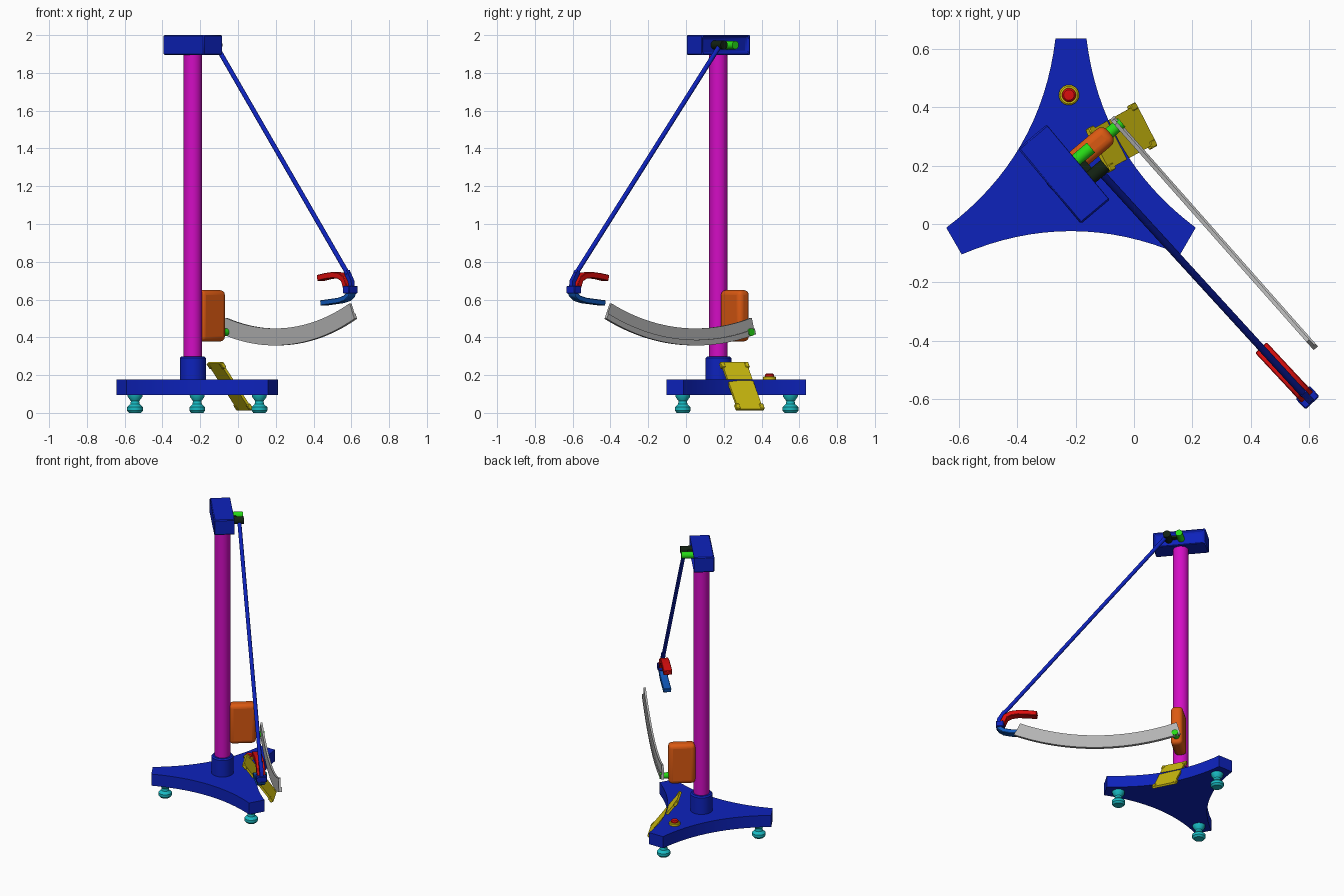
import bpy, bmesh
from math import radians, sin, cos, pi
from mathutils import Matrix, Vector

cube = bpy.data.objects.get("Cube")
if cube:
    bpy.data.objects.remove(cube)


def material(name, rgb):
    m = bpy.data.materials.new(name)
    m.use_nodes = True
    m.diffuse_color = (*rgb, 1)
    m.node_tree.nodes["Principled BSDF"].inputs["Base Color"].default_value = (*rgb, 1)
    return m


BLUE = material("deep blue", (0.004, 0.016, 0.5))
MID_BLUE = material("mid blue", (0.005, 0.1, 0.5))
MAGENTA = material("magenta", (0.65, 0.004, 0.55))
ORANGE = material("orange", (0.7, 0.1, 0.006))
CYAN = material("cyan", (0.01, 0.5, 0.55))
YELLOW = material("yellow", (0.65, 0.53, 0.005))
RED = material("red", (0.7, 0.004, 0.004))
GREY = material("grey", (0.45, 0.45, 0.45))
GREEN = material("green", (0.02, 0.7, 0.008))
BLACK = material("black", (0.006, 0.015, 0.006))


def frame(x, y, z=0.0, turn=0.0):
    return Matrix.Translation((x, y, z)) @ Matrix.Rotation(radians(turn), 4, "Z")


def finish(bm, name, mat, matrix=Matrix(), bevel=0.0, segments=1):
    bm.transform(matrix)
    bmesh.ops.recalc_face_normals(bm, faces=bm.faces)
    mesh = bpy.data.meshes.new(name)
    bm.to_mesh(mesh)
    bm.free()
    mesh.materials.append(mat)
    ob = bpy.data.objects.new(name, mesh)
    bpy.context.collection.objects.link(ob)
    if bevel:
        mod = ob.modifiers.new("bevel", "BEVEL")
        mod.width, mod.segments = bevel, segments
    bpy.ops.object.select_all(action="DESELECT")
    ob.select_set(True)
    bpy.context.view_layer.objects.active = ob
    bpy.ops.object.shade_smooth_by_angle(angle=radians(35))
    return ob


def box(name, mat, matrix, centre, size, bevel=0.0, segments=1):
    bm = bmesh.new()
    bmesh.ops.create_cube(bm, size=1, matrix=Matrix.Translation(centre) @ Matrix.Diagonal((*size, 1)))
    return finish(bm, name, mat, matrix, bevel, segments)


def rod(name, mat, start, end, radius, sides=24, bevel=0.0):
    start, end = Vector(start), Vector(end)
    axis = end - start
    bm = bmesh.new()
    bmesh.ops.create_cone(bm, cap_ends=True, segments=sides, radius1=radius, radius2=radius, depth=axis.length)
    place = Matrix.Translation((start + end) / 2) @ axis.to_track_quat("Z", "Y").to_matrix().to_4x4()
    return finish(bm, name, mat, place, bevel)


def lathe(name, mat, matrix, profile, sides=24):
    bm = bmesh.new()
    verts = [bm.verts.new((r, 0, z)) for r, z in profile]
    edges = [bm.edges.new(pair) for pair in zip(verts, verts[1:])]
    bmesh.ops.spin(bm, geom=verts + edges, cent=(0, 0, 0), axis=(0, 0, 1), angle=2 * pi, steps=sides)
    bmesh.ops.remove_doubles(bm, verts=bm.verts, dist=0.0001)
    return finish(bm, name, mat, matrix)


def extrude(bm, points, direction):
    face = bm.faces.new([bm.verts.new(p) for p in points])
    moved = bmesh.ops.extrude_face_region(bm, geom=[face])["geom"]
    bmesh.ops.translate(bm, vec=direction, verts=[v for v in moved if isinstance(v, bmesh.types.BMVert)])


def ribbon(name, mat, matrix, path, half, width, bevel=0.0):
    """Strip following a path in the local xz plane, extruded along y."""
    pts = [Vector(p) for p in path]
    up, low = [], []
    for i, p in enumerate(pts):
        t = (pts[min(i + 1, len(pts) - 1)] - pts[max(i - 1, 0)]).normalized()
        n = Vector((-t.y, t.x)) * half
        up.append(p + n)
        low.append(p - n)
    bm = bmesh.new()
    extrude(bm, [(p.x, -width / 2, p.y) for p in up + low[::-1]], (0, width, 0))
    return finish(bm, name, mat, matrix, bevel)


# Three-armed base with concave sides
CX, CY = -0.216, 0.173
base = frame(CX, CY)
reach, half_end, sagitta = 0.463, 0.053, 0.08
outline = []
for k in range(3):
    a, b = radians(90 + 120 * k), radians(210 + 120 * k)
    p = Vector((cos(a), sin(a))) * reach + Vector((-sin(a), cos(a))) * half_end
    q = Vector((cos(b), sin(b))) * reach - Vector((-sin(b), cos(b))) * half_end
    inward = -((p + q) / 2).normalized()
    for i in range(17):
        t = i / 16
        c = p.lerp(q, t) + inward * sagitta * 4 * t * (1 - t)
        outline.append((c.x, c.y, 0.096))
bm = bmesh.new()
extrude(bm, outline, (0, 0, 0.08))
finish(bm, "tripod_base", BLUE, base)

# Feet under the arms
foot = [(0, 0), (0.032, 0), (0.042, 0.012), (0.042, 0.03), (0.025, 0.046),
        (0.022, 0.062), (0.038, 0.084), (0.04, 0.097), (0, 0.097)]
for k, side in enumerate(("back", "right", "left")):
    a = radians(90 + 120 * k)
    lathe(side + "_foot", CYAN, frame(CX + 0.38 * cos(a), CY + 0.38 * sin(a)), foot)

# Push button on the back arm
button = frame(-0.223, 0.442, 0.175)
lathe("button_ring", YELLOW, button, [(0, 0), (0.035, 0), (0.035, 0.014), (0.03, 0.018), (0, 0.018)])
lathe("button_cap", RED, button, [(0, 0.015), (0.024, 0.015), (0.024, 0.027), (0.018, 0.033), (0, 0.034)])

# Column and collar; the column frame has x along the swing, y towards the scale
COL = frame(-0.239, 0.172, 0, -50)
lathe("collar", BLUE, COL, [(0, 0.17), (0.069, 0.17), (0.069, 0.29), (0.061, 0.298), (0, 0.298)], 32)
rod("column", MAGENTA, COL @ Vector((0, 0, 0.28)), COL @ Vector((0, 0, 1.91)), 0.049, 32)

# Head with a recessed panel on the pivot side
bm = bmesh.new()
bmesh.ops.create_cube(bm, size=1, matrix=Matrix.Translation((0, 0, 1.9475)) @ Matrix.Diagonal((0.336, 0.133, 0.105, 1)))
bm.faces.ensure_lookup_table()
panel = max(bm.faces, key=lambda f: f.calc_center_median().y)
bmesh.ops.inset_individual(bm, faces=[panel], thickness=0.026, depth=0)
bmesh.ops.translate(bm, vec=(0, -0.02, 0), verts=panel.verts)
finish(bm, "head", BLUE, COL, 0.006)

# Pivot parts
rod("pivot_hub", BLACK, COL @ Vector((0.068, 0.04, 1.948)), COL @ Vector((0.068, 0.127, 1.948)), 0.024)
rod("release_knob", GREEN, COL @ Vector((-0.01, 0.04, 1.947)), COL @ Vector((-0.01, 0.128, 1.947)), 0.022)
box("pivot_link", BLACK, COL, (0.03, 0.07, 1.948), (0.08, 0.03, 0.014))

# Control box on the column
box("control_box", ORANGE, COL, (-0.008, 0.125, 0.514), (0.076, 0.17, 0.272), 0.026, 4)

# Curved scale
SCALE = frame(-0.079, 0.363, 0, -48.5)
R, S0, LOW = 1.5, 0.42, 0.357


def arc(radius):
    angles = [-0.283 + i * (0.283 + 0.438) / 24 for i in range(25)]
    return [(S0 + radius * sin(a), LOW + R - radius * cos(a)) for a in angles]


ribbon("scale_blade", GREY, SCALE, arc(R - 0.045), 0.045, 0.013)
ribbon("scale_lip", GREY, SCALE @ Matrix.Translation((0, 0.004, 0)), arc(R - 0.015), 0.015, 0.018)
rod("scale_knob", GREEN, COL @ Vector((-0.008, 0.19, 0.427)), COL @ Vector((-0.008, 0.264, 0.427)), 0.02)

# Pendulum arm with its bent tip
tip = Vector((0.592, -0.592, 0.65))
joint, bend = Vector((-0.113, 0.176, 1.94)), Vector((0.582, -0.584, 0.735))
rod("pendulum_arm", BLUE, joint, bend, 0.0125, 12)
GRIP = frame(*tip, -47)
ribbon("arm_tip", BLUE, GRIP, [(-0.024, 0.1), (-0.008, 0.075), (0.012, 0.045), (0.014, 0.0)], 0.012, 0.024)

# Gripper block and its two fingers
box("gripper_block", BLUE, GRIP, (0.004, 0, 0.002), (0.05, 0.066, 0.04), 0.004)
ribbon("upper_finger", RED, GRIP,
       [(-0.228, 0.064), (-0.17, 0.074), (-0.11, 0.08), (-0.065, 0.076), (-0.03, 0.058), (-0.01, 0.01)],
       0.016, 0.054, 0.003)
ribbon("lower_finger", MID_BLUE, GRIP,
       [(0.016, 0), (0.006, -0.025), (-0.02, -0.043), (-0.07, -0.055), (-0.205, -0.068)],
       0.014, 0.05, 0.003)

# Sloping panel leaning on the base
across = Vector((0.077, -0.15, 0)).normalized()
down = Vector((0.167, 0.093, -0.258)).normalized()
out = across.cross(down)
if out.z < 0:
    out.negate()
LEAN = Matrix((across, down, out)).transposed().to_4x4()
LEAN.translation = Vector((-0.043, 0.296, 0.141))
box("sloping_panel", YELLOW, LEAN, (0, 0, 0), (0.148, 0.312, 0.014))
for sx, x_side in ((-1, "back"), (1, "front")):
    for sy, y_side in ((-1, "upper"), (1, "lower")):
        box(f"panel_{y_side}_{x_side}_tab", YELLOW, LEAN, (sx * 0.072, sy * 0.137, 0), (0.024, 0.034, 0.02), 0.003)
